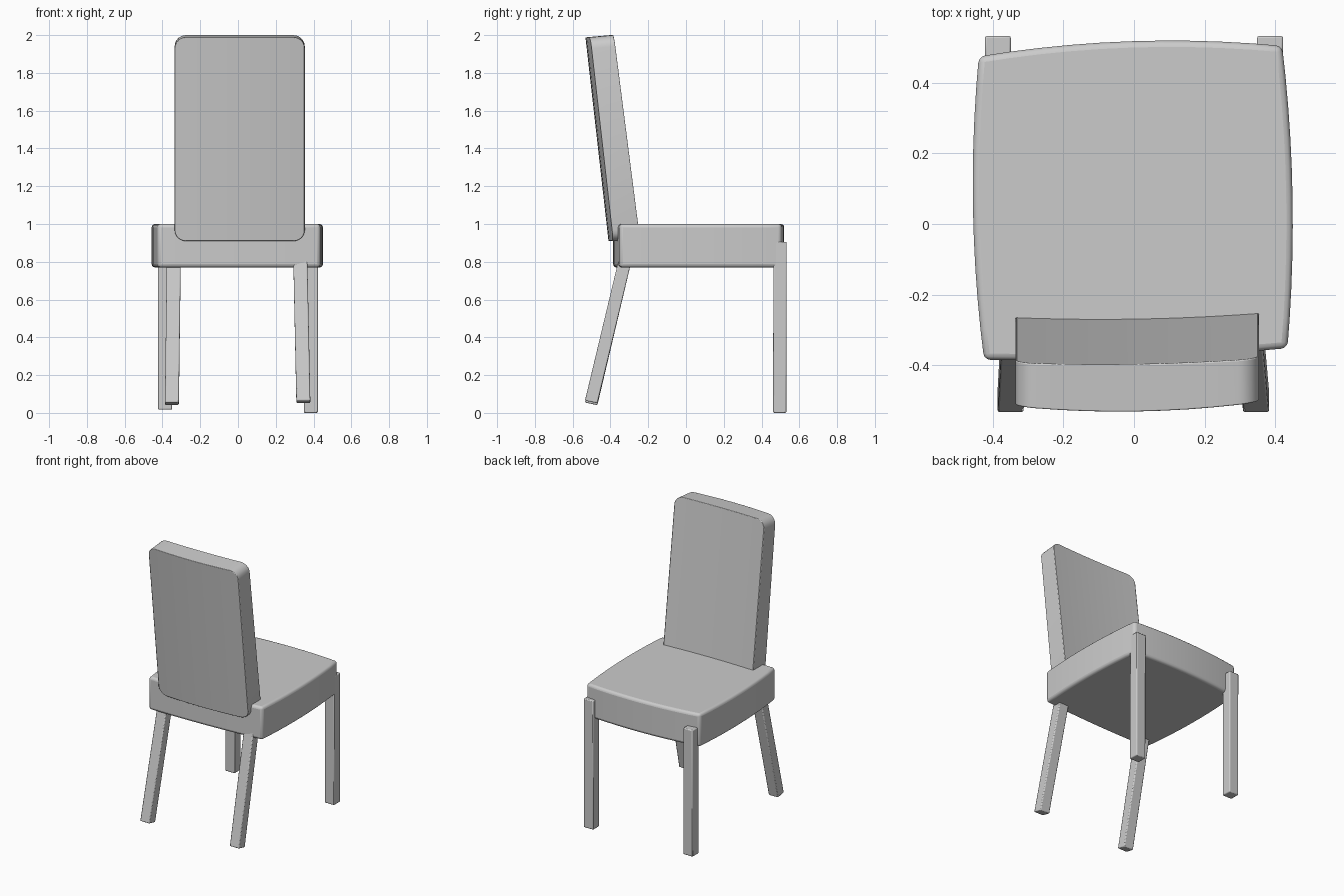
import bpy, bmesh, math

if "Cube" in bpy.data.objects:
    bpy.data.objects.remove(bpy.data.objects["Cube"])


def loft(name, sections, bevel, segments=3):
    """Skin a row of equal-length sections, cap the ends and soften the edges."""
    bm = bmesh.new()
    rows = [[bm.verts.new(p) for p in s] for s in sections]
    n = len(rows[0])
    for a, b in zip(rows, rows[1:]):
        for i in range(n):
            j = (i + 1) % n
            bm.faces.new((a[i], a[j], b[j], b[i]))
    bm.faces.new(rows[0][::-1])
    bm.faces.new(rows[-1])
    bmesh.ops.recalc_face_normals(bm, faces=bm.faces)
    me = bpy.data.meshes.new(name)
    bm.to_mesh(me)
    bm.free()
    ob = bpy.data.objects.new(name, me)
    bpy.context.collection.objects.link(ob)
    mod = ob.modifiers.new("soft_edges", 'BEVEL')
    mod.width, mod.segments = bevel, segments
    mod.limit_method, mod.angle_limit = 'ANGLE', math.radians(50)
    bpy.context.view_layer.objects.active = ob
    ob.select_set(True)
    bpy.ops.object.shade_smooth_by_angle(angle=math.radians(35))
    ob.select_set(False)
    return ob


# Seat: slightly skewed square cushion with bowed sides
corners = [(-0.425, -0.385), (0.435, -0.352), (0.42, 0.505), (-0.44, 0.475)]
bows = [0.012, 0.022, 0.028, 0.024]
outline, steps = [], 10
for k in range(4):
    (x0, y0), (x1, y1) = corners[k], corners[(k + 1) % 4]
    length = math.hypot(x1 - x0, y1 - y0)
    nx, ny = (y1 - y0) / length, (x0 - x1) / length
    for i in range(steps):
        t = i / steps
        b = bows[k] * 4 * t * (1 - t)
        outline.append((x0 + (x1 - x0) * t + nx * b, y0 + (y1 - y0) * t + ny * b))
loft("seat", [[(x, y, z) for x, y in outline] for z in (0.77, 1.0)], 0.018)

# Backrest: leaning, gently curved slab with rounded corners
cx, half, r = 0.009, 0.345, 0.06
angles = [math.radians(a) for a in (6, 20, 35, 50, 65, 78, 90)]
left = [(-half + r * (1 - math.cos(a)), r * (1 - math.sin(a))) for a in angles]
left[0] = (-half, r)
middle = [(-0.285 + 0.57 * i / 8, 0) for i in range(1, 8)]
stations = left + middle + [(-x, d) for x, d in reversed(left)]


def back_section(x, drop):
    q, skew = (x / half) ** 2, 0.012 * x / half * 0.5
    lo, hi = 0.91 + drop, 2.0 - drop

    def front(z):
        return -0.258 - 0.128 * (z - 0.91) + 0.010 * q + skew

    def rear(z):
        return -0.41 - 0.113 * (z - 0.91) + 0.020 * q + skew

    return [(cx + x, front(lo), lo), (cx + x, front(hi), hi),
            (cx + x, rear(hi - 0.012), hi - 0.012), (cx + x, rear(lo), lo)]


loft("backrest", [back_section(x, d) for x, d in stations], 0.014)


# Legs: square posts, upright at one end and splayed under the backrest
def leg(name, foot, top, w, d, tilt=0.0):
    secs = []
    for x, y, z in (foot, top):
        secs.append([(x + sx * w / 2, y + sy * d / 2, z + sy * tilt)
                     for sx, sy in ((-1, -1), (1, -1), (1, 1), (-1, 1))])
    loft(name, secs, 0.006, 2)


leg("upright_leg_left", (-0.386, 0.496, 0.017), (-0.386, 0.498, 0.905), 0.074, 0.070)
leg("upright_leg_right", (0.386, 0.496, 0.0), (0.386, 0.498, 0.905), 0.074, 0.070)
leg("splayed_leg_left", (-0.350, -0.502, 0.048), (-0.340, -0.322, 0.81), 0.074, 0.066, -0.007)
leg("splayed_leg_right", (0.346, -0.502, 0.058), (0.330, -0.322, 0.81), 0.074, 0.066, -0.007)
